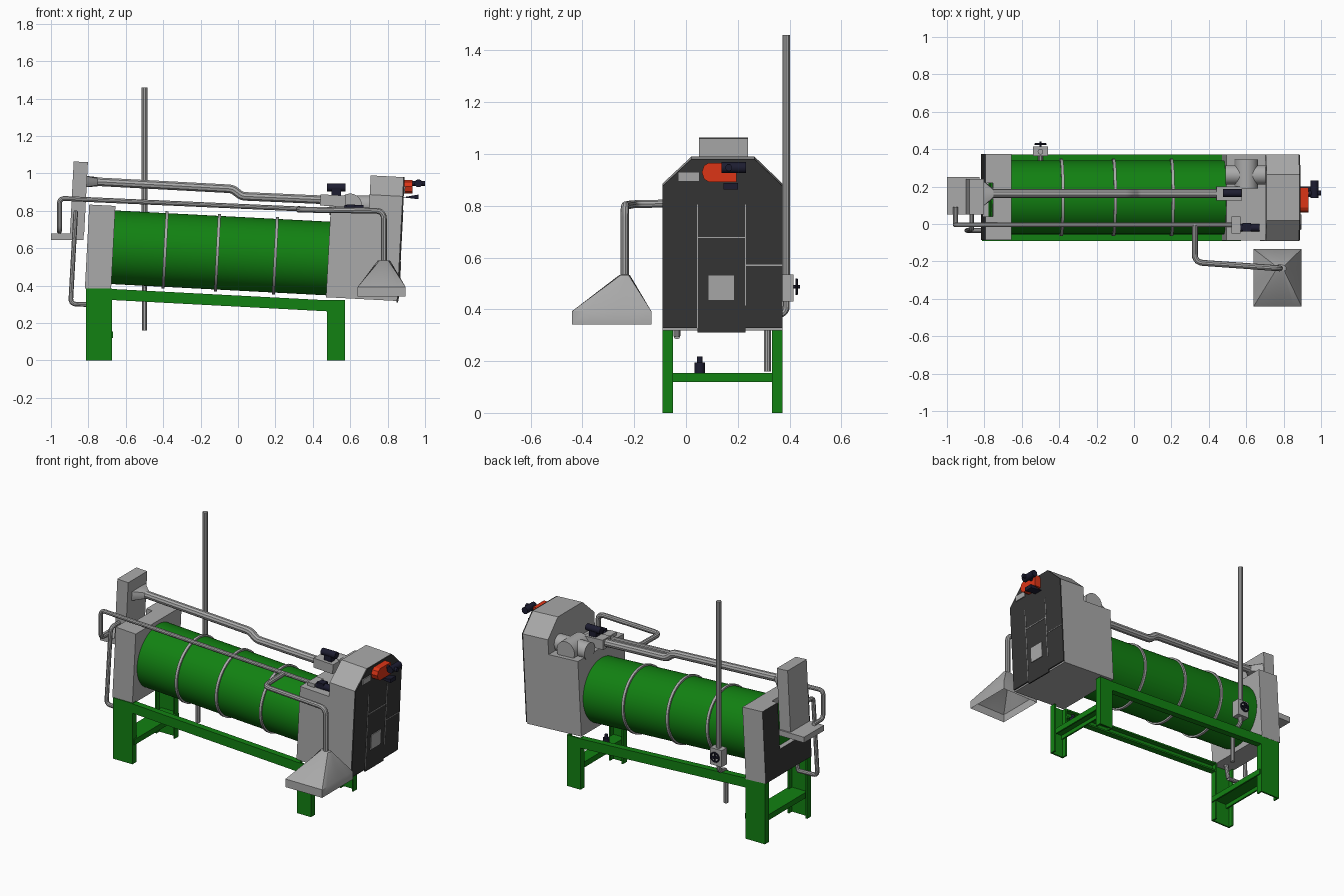
import bpy, bmesh, math
from mathutils import Vector, Matrix

if "Cube" in bpy.data.objects:
    bpy.data.objects.remove(bpy.data.objects["Cube"])

TILT = math.radians(3)   # the whole machine slopes down to the right
YC = 0.142               # drum axis in y


def material(name, rgb):
    m = bpy.data.materials.new(name)
    m.diffuse_color = (*rgb, 1)
    m.use_nodes = True
    m.node_tree.nodes["Principled BSDF"].inputs["Base Color"].default_value = m.diffuse_color
    return m


GREEN = material("green paint", (0.006, 0.22, 0.006))
GRAY = material("gray steel", (0.40, 0.40, 0.40))
DARK = material("dark panel", (0.036, 0.036, 0.036))
ORANGE = material("orange paint", (0.72, 0.035, 0.008))
BLACK = material("blue black", (0.012, 0.012, 0.03))


def finish(bm, name, mat, pivot=None, smooth=False):
    bmesh.ops.recalc_face_normals(bm, faces=bm.faces)
    me = bpy.data.meshes.new(name)
    bm.to_mesh(me)
    bm.free()
    if pivot is not None:
        p = Vector(pivot)
        me.transform(Matrix.Translation(p) @ Matrix.Rotation(TILT, 4, 'Y') @ Matrix.Translation(-p))
    me.materials.append(mat)
    ob = bpy.data.objects.new(name, me)
    bpy.context.collection.objects.link(ob)
    if smooth:
        shade(ob)
    return ob


def shade(ob):
    bpy.ops.object.select_all(action='DESELECT')
    ob.select_set(True)
    bpy.context.view_layer.objects.active = ob
    bpy.ops.object.shade_smooth_by_angle(angle=math.radians(35))


def place(axis, a, b, t):
    return {'X': (t, a, b), 'Y': (a, t, b), 'Z': (a, b, t)}[axis]


def prism(name, mat, axis, pts, lo, hi, pivot=None):
    """Extrude a flat outline along an axis."""
    bm = bmesh.new()
    rings = [[bm.verts.new(place(axis, a, b, t)) for a, b in pts] for t in (lo, hi)]
    n = len(pts)
    for r in rings:
        bm.faces.new(r)
    for i in range(n):
        j = (i + 1) % n
        bm.faces.new((rings[0][i], rings[0][j], rings[1][j], rings[1][i]))
    return finish(bm, name, mat, pivot)


def box(name, mat, x, y, z, pivot=None):
    pts = [(x[0], y[0]), (x[1], y[0]), (x[1], y[1]), (x[0], y[1])]
    return prism(name, mat, 'Z', pts, z[0], z[1], pivot)


def cyl(name, mat, axis, a, b, r, lo, hi, pivot=None, n=40):
    bm = bmesh.new()
    bmesh.ops.create_cone(bm, cap_ends=True, segments=n, radius1=r, radius2=r, depth=hi - lo)
    rot = {'X': Matrix.Rotation(math.pi / 2, 4, 'Y'), 'Y': Matrix.Rotation(math.pi / 2, 4, 'X'),
           'Z': Matrix.Identity(4)}[axis]
    bm.transform(Matrix.Translation(place(axis, a, b, (lo + hi) / 2)) @ rot)
    return finish(bm, name, mat, pivot, True)


def pipe(name, mat, r, pts, bend=0.03):
    """Round tube through points with rounded corners."""
    pts = [Vector(p) for p in pts]
    path = [pts[0]]
    for a, b, c in zip(pts, pts[1:], pts[2:]):
        u, v = a - b, c - b
        s, e = b + u.normalized() * min(bend, u.length / 2.1), b + v.normalized() * min(bend, v.length / 2.1)
        path += [s * (1 - t) ** 2 + b * 2 * t * (1 - t) + e * t * t for t in (0, .2, .4, .6, .8, 1)]
    path.append(pts[-1])
    cu = bpy.data.curves.new(name, 'CURVE')
    cu.dimensions = '3D'
    cu.bevel_depth, cu.bevel_resolution, cu.use_fill_caps = r, 3, True
    sp = cu.splines.new('POLY')
    sp.points.add(len(path) - 1)
    for q, p in zip(sp.points, path):
        q.co = (*p, 1)
    cu.materials.append(mat)
    ob = bpy.data.objects.new(name, cu)
    bpy.context.collection.objects.link(ob)
    bpy.ops.object.select_all(action='DESELECT')
    ob.select_set(True)
    bpy.context.view_layer.objects.active = ob
    bpy.ops.object.convert(target='MESH')
    shade(bpy.context.view_layer.objects.active)


def loft(name, mat, axis, rings):
    """Skin between rings: (t, centre_a, centre_b, half_a, half_b, square?)."""
    bm, n, rows = bmesh.new(), 32, []
    for t, ca, cb, ha, hb, sq in rings:
        row = []
        for i in range(n):
            c, s = math.cos(2 * math.pi * i / n), math.sin(2 * math.pi * i / n)
            k = max(abs(c), abs(s)) if sq else 1
            row.append(bm.verts.new(place(axis, ca + ha * c / k, cb + hb * s / k, t)))
        rows.append(row)
    for p, q in zip(rows, rows[1:]):
        for i in range(n):
            bm.faces.new((p[i], p[(i + 1) % n], q[(i + 1) % n], q[i]))
    return finish(bm, name, mat, None, True)


def channel(a0, a1, b0, b1, t=0.01):
    """C outline with its web on the b0 side."""
    s = t if b1 > b0 else -t
    return [(a0, b0), (a1, b0), (a1, b1), (a1 - t, b1), (a1 - t, b0 + s), (a0 + t, b0 + s), (a0 + t, b1), (a0, b1)]


# Drum and its hoops
AX = (-0.09, YC, 0.575)
cyl("drum", GREEN, 'X', YC, 0.575, 0.197, -0.765, 0.50, AX, 64)
for x in (-0.39, -0.11, 0.20):
    cyl("drum_hoop", GRAY, 'X', YC, 0.575, 0.207, x - 0.008, x + 0.008, AX, 64)

# Frame: channel legs, sloping side rails and cross beams
for outer, inner in ((-0.09, -0.05), (0.372, 0.332)):
    prism("left_leg", GREEN, 'Z', channel(-0.812, -0.675, outer, inner), 0, 0.385)
    prism("right_leg", GREEN, 'Z', channel(0.477, 0.573, outer, inner), 0, 0.322)
    rail = [(b, a) for a, b in channel(0.293, 0.352, outer, inner)]
    prism("side_rail", GREEN, 'X', rail, -0.68, 0.48, (-0.1, 0, 0.3225))
for x0, x1 in ((-0.79, -0.667), (0.485, 0.565)):
    beam = [(a, b) for a, b in channel(x0, x1, 0.155, 0.12)]
    prism("cross_beam", GREEN, 'Y', beam, -0.08, 0.362)
cyl("floor_motor", BLACK, 'Z', 0.52, 0.053, 0.020, 0.155, 0.195, n=16)
cyl("floor_motor_cap", BLACK, 'Z', 0.52, 0.053, 0.011, 0.195, 0.217, n=16)

# Left end housing with a notched dark end plate
LP = (-0.737, YC, 0.605)
box("left_housing", GRAY, (-0.765, -0.667), (-0.085, 0.373), (0.38, 0.83), LP)
notch = [(-0.085, 0.38), (0.373, 0.38), (0.373, 0.83), (0.22, 0.83), (0.22, 0.54),
         (0.04, 0.54), (0.04, 0.83), (-0.085, 0.83)]
rim = prism("left_housing_rim", GRAY, 'X', notch, -0.807, -0.765, LP)
rim.data.materials.append(DARK)
for f in rim.data.polygons:
    f.material_index = 1 if f.normal.x < -0.9 else 0
cyl("drum_end", GREEN, 'X', YC, 0.605, 0.19, -0.775, -0.76, LP, 48)

# Inlet chute and tray
box("inlet_chute", GRAY, (-0.888, -0.812), (0.05, 0.24), (0.67, 1.062), (-0.85, YC, 0.88))
box("inlet_tray", GRAY, (-1.0, -0.825), (0.05, 0.25), (0.645, 0.68))

# Exhaust pipe with a flared mouth
loft("exhaust_flare", GRAY, 'X', [(-0.815, 0.163, 0.957, 0.075, 0.03, True), (-0.75, 0.163, 0.955, 0.025, 0.025, False)])
pipe("exhaust_pipe", GRAY, 0.024, [(-0.80, 0.163, 0.958), (-0.03, 0.163, 0.917), (0.02, 0.163, 0.878), (0.50, 0.163, 0.857)], 0.02)
box("exhaust_valve", GRAY, (0.44, 0.575), (0.125, 0.20), (0.825, 0.885), (0.5, 0, 0.85))
cyl("exhaust_actuator", BLACK, 'X', 0.165, 0.925, 0.021, 0.475, 0.575, n=16)
box("exhaust_actuator_base", BLACK, (0.50, 0.55), (0.145, 0.185), (0.88, 0.915))
cyl("fan_body", GRAY, 'X', 0.262, 0.83, 0.052, 0.49, 0.72)
cyl("fan_cross", GRAY, 'Y', 0.60, 0.83, 0.062, 0.19, 0.345)

# Right end housing, chamfered on top
RP = (0.782, YC, 0.65)
box("right_housing_low", GRAY, (0.483, 0.70), (-0.088, 0.372), (0.332, 0.80), (0.59, YC, 0.57))


def hood_outline(z0, g=0.0):
    return [(-0.09 + g, z0), (0.372 - g, z0), (0.372 - g, 0.882), (0.265, 0.985 - g),
            (0.02, 0.985 - g), (-0.09 + g, 0.882)]


prism("right_housing_tall", GRAY, 'X', hood_outline(0.322), 0.692, 0.866, RP)
prism("end_panel", DARK, 'X', hood_outline(0.332), 0.866, 0.874, RP)
box("panel_foot", DARK, (0.866, 0.874), (0.045, 0.23), (0.315, 0.332), RP)

# Panel seams, window and label
for y, z in (((0.043, 0.047), (0.33, 0.81)), ((0.228, 0.232), (0.42, 0.81)),
             ((0.045, 0.23), (0.680, 0.685)), ((0.23, 0.372), (0.573, 0.577))):
    box("panel_seam", GRAY, (0.873, 0.876), y, z, RP)
box("panel_window", GRAY, (0.873, 0.879), (0.087, 0.185), (0.44, 0.535), RP)
box("panel_label", GRAY, (0.873, 0.880), (-0.03, 0.052), (0.90, 0.935), RP)

# Drive on the end panel
drive = [(0.195, 0.892), (0.195, 0.966), (0.088, 0.966), (0.070, 0.955), (0.061, 0.93), (0.070, 0.903), (0.088, 0.892)]
prism("gearbox", ORANGE, 'X', drive, 0.885, 0.932)
cyl("drive_motor", BLACK, 'Y', 0.965, 0.947, 0.021, 0.138, 0.232, n=16)
cyl("drive_motor_shaft", BLACK, 'X', 0.165, 0.947, 0.013, 0.92, 1.0, n=16)
prism("sensor_bracket", BLACK, 'Y', [(0.88, 0.872), (0.965, 0.887), (0.965, 0.862)], 0.145, 0.20)

# Water line along the front
pipe("water_line", GRAY, 0.013, [(-0.955, 0.09, 0.69), (-0.955, -0.005, 0.69), (-0.955, -0.005, 0.867),
                                 (0.56, -0.005, 0.80)])
box("water_valve", GRAY, (0.52, 0.57), (-0.05, 0.04), (0.775, 0.825))
cyl("water_actuator", BLACK, 'X', -0.02, 0.81, 0.021, 0.57, 0.67, n=16)
box("water_actuator_base", BLACK, (0.58, 0.625), (-0.04, 0.005), (0.785, 0.835))

# Branch to the spray hood
pipe("hood_pipe", GRAY, 0.016, [(0.325, -0.005, 0.81), (0.325, -0.205, 0.806), (0.78, -0.237, 0.80),
                                (0.78, -0.237, 0.52)], 0.045)
loft("spray_hood", GRAY, 'Z', [(0.342, 0.768, -0.287, 0.128, 0.153, True), (0.393, 0.768, -0.287, 0.128, 0.153, True),
                               (0.533, 0.78, -0.237, 0.034, 0.02, False), (0.535, 0.78, -0.237, 0.005, 0.005, False)])

# Drain at the left end
pipe("drain_pipe", GRAY, 0.013, [(-0.76, -0.035, 0.297), (-0.895, -0.035, 0.302), (-0.868, -0.03, 0.79), (-0.868, 0.06, 0.79)])
pipe("drain_outlet", GRAY, 0.013, [(-0.76, -0.035, 0.297), (-0.74, -0.035, 0.40)])

# Stack pipe with valve and handwheel
pipe("stack_pipe", GRAY, 0.015, [(-0.5, 0.387, 0.43), (-0.5, 0.387, 1.46)])
pipe("stack_drain", GRAY, 0.014, [(-0.5, 0.387, 0.44), (-0.5, 0.387, 0.385), (-0.5, 0.315, 0.37), (-0.5, 0.315, 0.16)])
box("stack_valve", GRAY, (-0.54, -0.46), (0.363, 0.415), (0.43, 0.535))
cyl("handwheel_stem", BLACK, 'Y', -0.5, 0.487, 0.006, 0.41, 0.44, n=12)
wheel = [(-0.5 + 0.028 * math.cos(k * math.pi / 8), 0.427, 0.487 + 0.028 * math.sin(k * math.pi / 8)) for k in range(17)]
pipe("handwheel", BLACK, 0.005, wheel, 0.001)
for ax in ((0.028, 0.004), (0.004, 0.028)):
    box("handwheel_spoke", BLACK, (-0.5 - ax[0], -0.5 + ax[0]), (0.424, 0.431), (0.487 - ax[1], 0.487 + ax[1]))
